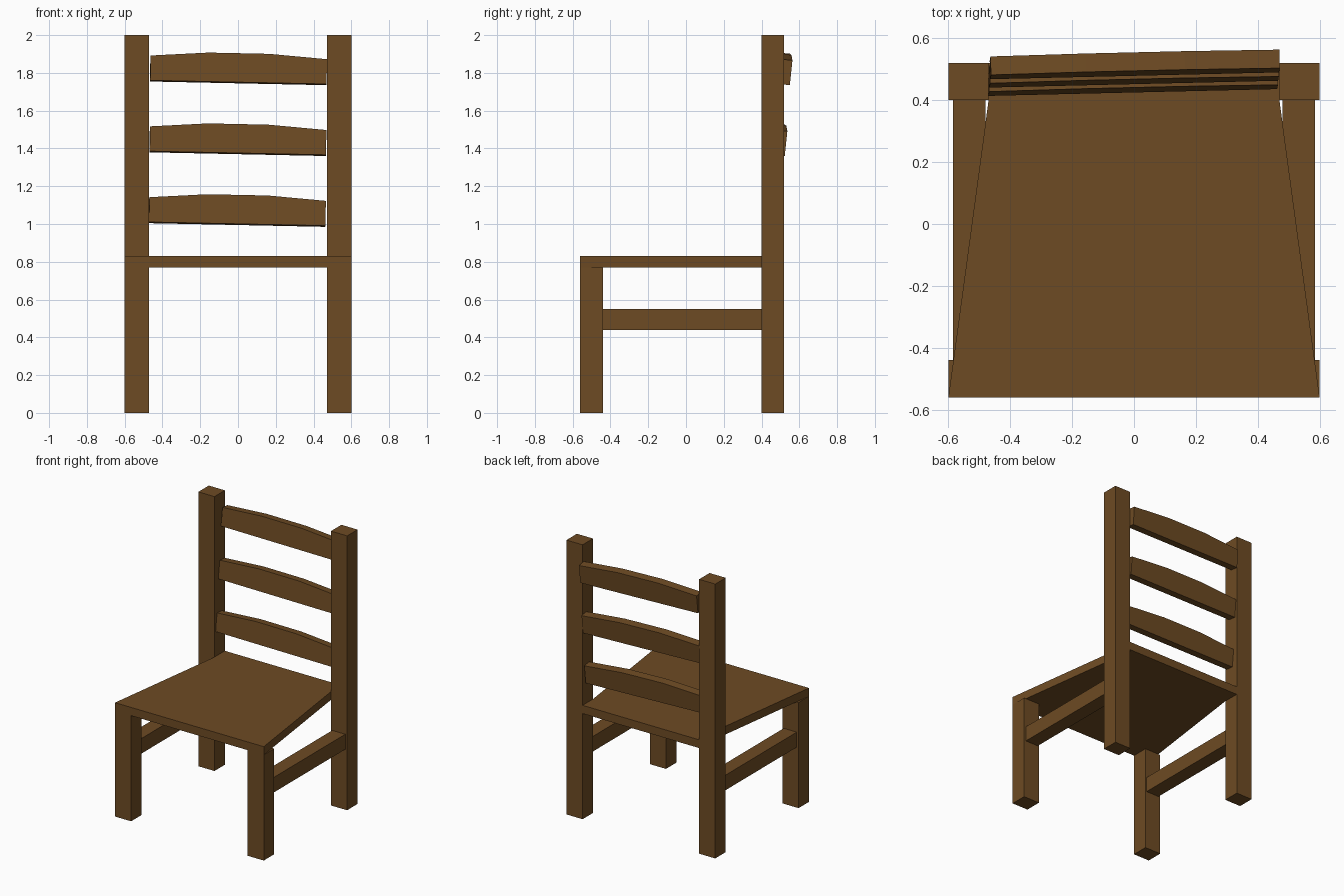
import bpy
import math

if "Cube" in bpy.data.objects:
    bpy.data.objects.remove(bpy.data.objects["Cube"])

wood = bpy.data.materials.new("brown wood")
wood.diffuse_color = (0.155, 0.07, 0.017, 1.0)
wood.use_nodes = True
wood.node_tree.nodes["Principled BSDF"].inputs["Base Color"].default_value = wood.diffuse_color


def make_object(name, verts, faces):
    mesh = bpy.data.meshes.new(name)
    mesh.from_pydata(verts, [], faces)
    mesh.materials.append(wood)
    mesh.update()
    obj = bpy.data.objects.new(name, mesh)
    bpy.context.collection.objects.link(obj)
    return obj


def prism(name, outline, offset):
    """Extrude a counter-clockwise outline (seen against the offset) along offset."""
    n = len(outline)
    far = [tuple(a + b for a, b in zip(p, offset)) for p in outline]
    faces = [tuple(reversed(range(n))), tuple(range(n, 2 * n))]
    faces += [(i, (i + 1) % n, (i + 1) % n + n, i + n) for i in range(n)]
    return make_object(name, outline + far, faces)


def box(name, x0, x1, y0, y1, z0, z1):
    return prism(name, [(x0, y0, z0), (x1, y0, z0), (x1, y1, z0), (x0, y1, z0)],
                 (0, 0, z1 - z0))


# Legs and side stretchers, mirrored left and right
for side, s in (("left", -1), ("right", 1)):
    def pair(name, inner, outer, *rest):
        x0, x1 = sorted((s * inner, s * outer))
        box(f"{side}_{name}", x0, x1, *rest)
    pair("back_leg", 0.47, 0.60, 0.40, 0.52, 0.0, 2.0)
    pair("front_leg", 0.47, 0.60, -0.56, -0.44, 0.0, 0.77)
    pair("side_stretcher", 0.48, 0.585, -0.44, 0.40, 0.44, 0.55)

# Seat: tapers from the front to the gap between the back legs
prism("seat", [(-0.60, -0.56, 0.77), (0.60, -0.56, 0.77), (0.47, 0.40, 0.77),
               (0.47, 0.52, 0.77), (-0.47, 0.52, 0.77), (-0.47, 0.40, 0.77)],
      (0, 0, 0.06))

# Back slats: arched top edge, leaning back and slightly askew
arch = [(-0.467, 0.0), (-0.467, 0.132), (-0.16, 0.154),
        (0.16, 0.154), (0.467, 0.132), (0.467, 0.0)]
for i in range(3):
    slat = prism(f"back_slat_{i + 1}", [(x, 0.0, z) for x, z in arch], (0, 0.06, 0))
    slat.location = (-0.004 + 0.003 * i, 0.425 + 0.027 * i, 1.001 + 0.375 * i)
    slat.rotation_euler = (math.radians(-6), math.radians(1.2), math.radians(1.35))
